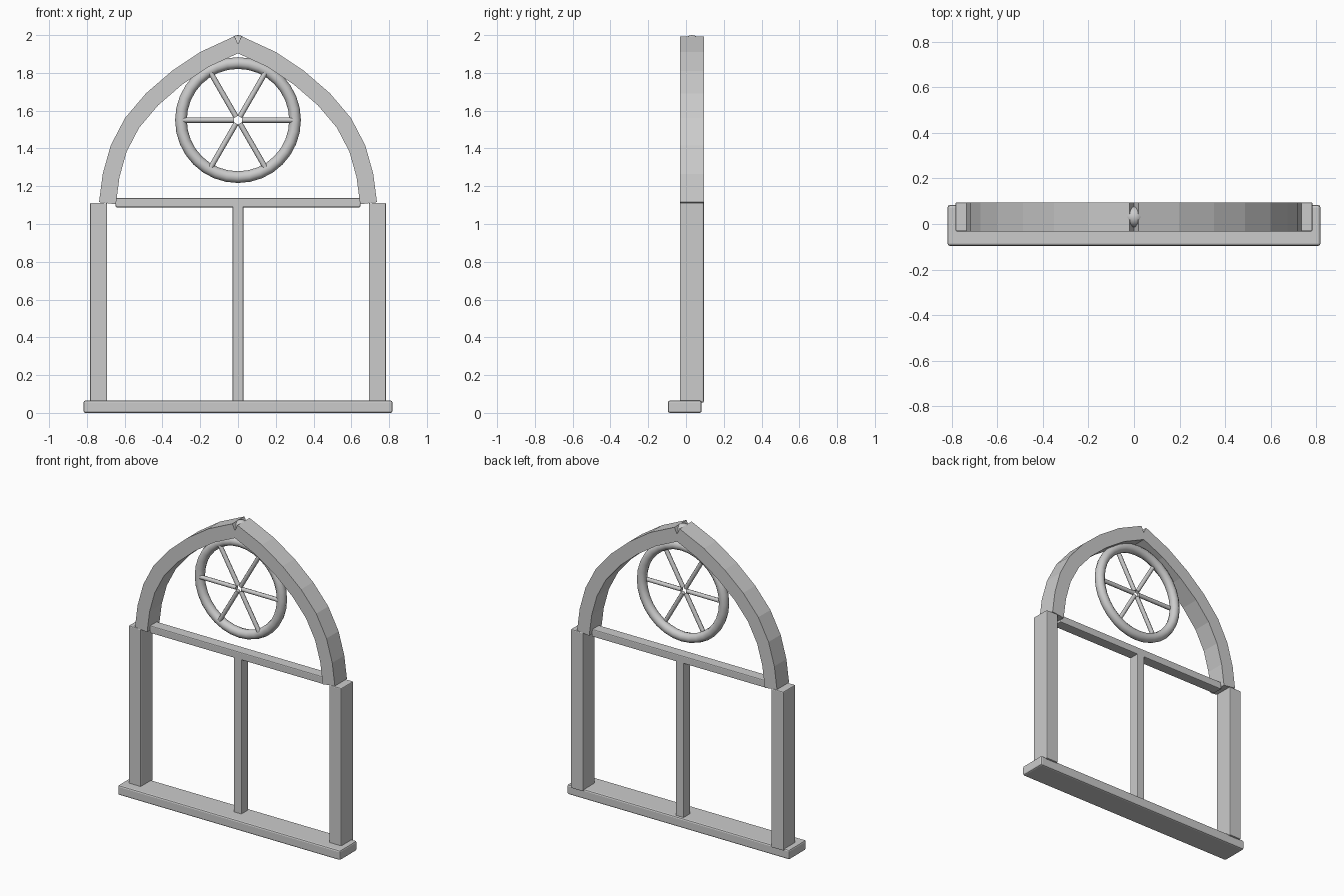
import bpy, bmesh, math
from mathutils import Vector

if "Cube" in bpy.data.objects:
    bpy.data.objects.remove(bpy.data.objects["Cube"])

YC = 0.031      # centre plane of the frame
DEPTH = 0.127   # depth of jambs and arch


def finish(name, bm, bevel=0.0):
    bmesh.ops.recalc_face_normals(bm, faces=bm.faces)
    me = bpy.data.meshes.new(name)
    bm.to_mesh(me)
    bm.free()
    ob = bpy.data.objects.new(name, me)
    bpy.context.collection.objects.link(ob)
    if bevel:
        m = ob.modifiers.new("edge_bevel", 'BEVEL')
        m.width = bevel
        m.segments = 2
        m.limit_method = 'ANGLE'
    return ob


def box(name, x0, x1, y0, y1, z0, z1, bevel=0.006):
    bm = bmesh.new()
    bmesh.ops.create_cube(bm, size=1)
    for v in bm.verts:
        v.co = Vector((x0 + (v.co.x + .5) * (x1 - x0),
                       y0 + (v.co.y + .5) * (y1 - y0),
                       z0 + (v.co.z + .5) * (z1 - z0)))
    return finish(name, bm, bevel)


def smooth(ob, angle=40):
    bpy.ops.object.select_all(action='DESELECT')
    bpy.context.view_layer.objects.active = ob
    ob.select_set(True)
    bpy.ops.object.shade_smooth_by_angle(angle=math.radians(angle))


def arch_half(name, side, path, width):
    # mitred rectangular section swept along the centre line
    pts = [Vector((side * x, z)) for x, z in path]
    bm = bmesh.new()
    rings = []
    for i, p in enumerate(pts):
        a = (p - pts[i - 1]).normalized() if i else (pts[1] - p).normalized()
        b = (pts[i + 1] - p).normalized() if i < len(pts) - 1 else a
        t = (a + b).normalized()
        n = Vector((t.y, -t.x)) * (width / 2 / t.dot(a))
        rings.append([bm.verts.new((p.x + s * n.x, YC + d * DEPTH / 2, p.y + s * n.y))
                      for s, d in ((1, -1), (1, 1), (-1, 1), (-1, -1))])
    for r, q in zip(rings, rings[1:]):
        for k in range(4):
            bm.faces.new((r[k], r[(k + 1) % 4], q[(k + 1) % 4], q[k]))
    bm.faces.new(rings[0])
    bm.faces.new(rings[-1])
    return finish(name, bm)


# sill, jambs, mullion and transom
box("sill", -.818, .818, -.096, .083, 0, .065, .01)
for label, s in (("left", -1), ("right", 1)):
    box(label + "_jamb", s * .738 - .045, s * .738 + .045,
        YC - DEPTH / 2, YC + DEPTH / 2, .055, 1.112)
box("mullion", -.029, .029, YC - .036, YC + .036, .055, 1.1)
box("transom", -.648, .648, YC - .036, YC + .036, 1.088, 1.138)

# pointed arch
path = [(.691, 1.11), (.672, 1.256), (.632, 1.399), (.561, 1.535),
        (.455, 1.66), (.323, 1.774), (.176, 1.872), (0, 1.953)]
arch_half("right_arch", 1, path, .09)
arch_half("left_arch", -1, path, .09)

# round boss in the notch at the apex
bm = bmesh.new()
bmesh.ops.create_uvsphere(bm, u_segments=16, v_segments=10, radius=.046)
bmesh.ops.translate(bm, verts=bm.verts, vec=(0, YC, 1.954))
smooth(finish("apex_boss", bm))

# rose ring
bpy.ops.mesh.primitive_torus_add(major_segments=32, minor_segments=10, major_radius=.302,
                                 minor_radius=.031, location=(0, YC, 1.55),
                                 rotation=(math.pi / 2, 0, 0))
ring = bpy.context.object
ring.name = "rose_ring"
smooth(ring, 60)

# six spokes
for i in range(6):
    a = i * math.pi / 3
    d = Vector((math.cos(a), 0, math.sin(a)))
    bpy.ops.mesh.primitive_cylinder_add(vertices=8, radius=.014, depth=.27,
                                        location=d * .155 + Vector((0, .016, 1.55)),
                                        rotation=d.to_track_quat('Z', 'Y').to_euler())
    ob = bpy.context.object
    ob.name = f"rose_spoke_{i + 1}"
    smooth(ob, 50)
